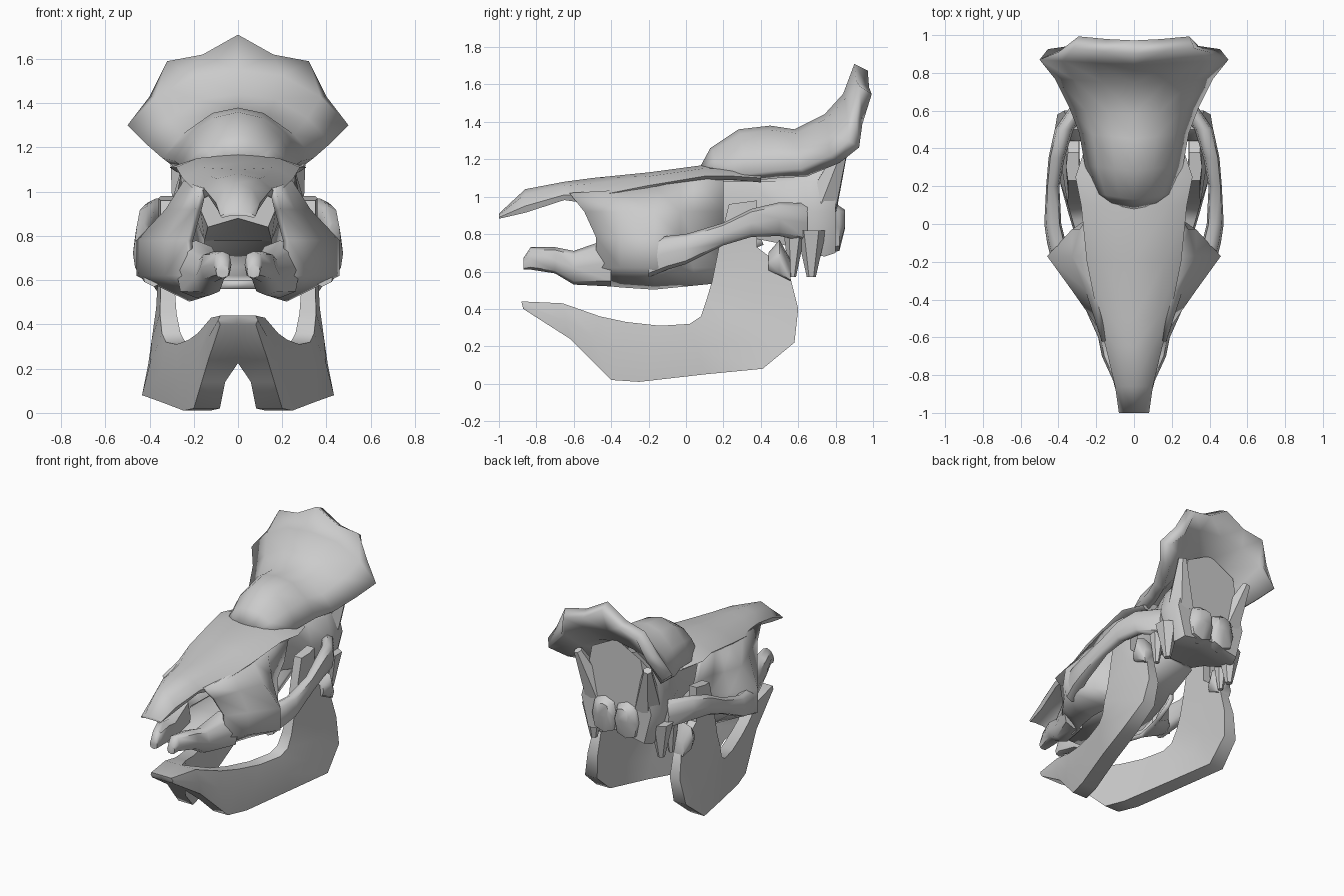
import bpy, bmesh, math
from mathutils import Vector

default_cube = bpy.data.objects.get("Cube")
if default_cube:
    bpy.data.objects.remove(default_cube, do_unlink=True)

# One bone colour for everything
bone = bpy.data.materials.new("bone_grey")
bone.use_nodes = True
colour = (0.6, 0.6, 0.6, 1)
bone.diffuse_color = colour
bone.node_tree.nodes["Principled BSDF"].inputs["Base Color"].default_value = colour


def finish(name, bm, thickness=0, closed=False, angle=55):
    """Turn a half mesh into a mirrored, smooth shaded object."""
    if closed:
        bmesh.ops.recalc_face_normals(bm, faces=bm.faces[:])
    mesh = bpy.data.meshes.new(name)
    bm.to_mesh(mesh)
    bm.free()
    mesh.materials.append(bone)
    obj = bpy.data.objects.new(name, mesh)
    bpy.context.collection.objects.link(obj)
    obj.modifiers.new("mirror", 'MIRROR')
    if thickness:
        shell = obj.modifiers.new("shell", 'SOLIDIFY')
        shell.thickness = thickness
        shell.offset = -1
    bpy.ops.object.select_all(action='DESELECT')
    obj.select_set(True)
    bpy.context.view_layer.objects.active = obj
    bpy.ops.object.shade_smooth_by_angle(angle=math.radians(angle))


def loft(name, rings, closed=False, caps=False, thickness=0, angle=55):
    """Skin a row of cross-sections that share a point count."""
    bm = bmesh.new()
    rows = [[bm.verts.new(point) for point in ring] for ring in rings]
    count = len(rows[0])
    for front, back in zip(rows, rows[1:]):
        for j in range(count if closed else count - 1):
            k = (j + 1) % count
            bm.faces.new((front[j], front[k], back[k], back[j]))
    if caps:
        bm.faces.new(rows[0][::-1])
        bm.faces.new(rows[-1])
    finish(name, bm, thickness, closed, angle)


def rounded(y, centre_x, centre_z, half_width, half_height):
    """Eight sided, slightly boxy section standing across y."""
    def boxy(value):
        return math.copysign(abs(value) ** 0.7, value)

    turns = [math.tau * step / 8 for step in range(8)]
    return [(centre_x + half_width * boxy(math.sin(turn)), y,
             centre_z + half_height * boxy(math.cos(turn))) for turn in turns]


def bar(name, sections):
    """Closed bone bar running along y on each side."""
    loft(name, [rounded(*section) for section in sections], closed=True, caps=True)


def spike(name, base, tip, radius):
    """Tapering bone process on each side."""
    base, tip = Vector(base), Vector(tip)
    axis = tip - base
    bm = bmesh.new()
    bmesh.ops.create_cone(bm, cap_ends=True, segments=6, radius1=radius,
                          radius2=radius * 0.3, depth=axis.length)
    turn = axis.to_track_quat('Z', 'Y').to_matrix()
    bmesh.ops.rotate(bm, verts=bm.verts, matrix=turn)
    bmesh.ops.translate(bm, verts=bm.verts, vec=(base + tip) / 2)
    finish(name, bm)


# Nasal bone and forehead: position, crest height, half width, rim depth
roof = [(-1, 0.91, 0.08, 0.02), (-0.86, 1.04, 0.1, 0.09), (-0.65, 1.08, 0.15, 0.07),
        (-0.5, 1.1, 0.19, 0.1), (-0.2, 1.13, 0.25, 0.07), (0.1, 1.17, 0.28, 0.06),
        (0.25, 1.16, 0.31, 0.05), (0.4, 1.16, 0.26, 0.06)]
loft("nasal_roof", [[(0, y, crest), (width * 0.65, y, crest - depth * 0.3),
                     (width, y, crest - depth), (width * 0.9, y, crest - depth * 1.4),
                     (width * 0.5, y, crest - depth), (0, y, crest - depth)]
                    for y, crest, width, depth in roof], caps=True)


# Cheek wall from roof edge to tooth row, its front edge curved around the nose
def cheek_section(y, top, side, low):
    profile = [(top, 1.08 + y / 8), (top * 0.6 + side * 0.4, 0.92), (side, 0.78),
               (side, 0.62), (low, 0.5 + abs(y + 0.2) / 10)]
    lean = 0.8 if y < -0.4 else 0
    return [(x, y - lean * max(0, z - 0.84), z) for x, z in profile]


cheek = [(-0.48, 0.17, 0.23, 0.14), (-0.35, 0.21, 0.33, 0.18), (-0.17, 0.24, 0.46, 0.22),
         (-0.03, 0.26, 0.33, 0.2), (0.04, 0.26, 0.23, 0.19), (0.2, 0.27, 0.18, 0.14)]
loft("cheek_wall", [cheek_section(*station) for station in cheek],
     thickness=0.03, angle=60)

# Paired front prongs of the upper jaw
bar("upper_jaw_prong", [(-0.87, 0.07, 0.64, 0.03, 0.03), (-0.83, 0.07, 0.67, 0.04, 0.06),
                        (-0.7, 0.11, 0.66, 0.06, 0.07), (-0.6, 0.13, 0.62, 0.06, 0.09),
                        (-0.4, 0.19, 0.65, 0.09, 0.13)])

# Palate between the tooth rows: position, half width, height
palate = [(-0.6, 0.08, 0.6), (-0.2, 0.24, 0.62), (0.1, 0.18, 0.66), (0.4, 0.16, 0.78)]
loft("palate", [[(0, y, z), (width, y, z)] for y, width, z in palate], thickness=0.04)

# Braincase and the broad back wall: position, top, bottom, half width
case = [(0.1, 1.13, 0.84, 0.17), (0.35, 1.18, 0.78, 0.19), (0.5, 1.2, 0.75, 0.24),
        (0.64, 1.24, 0.7, 0.31), (0.74, 1.32, 0.68, 0.31), (0.8, 1.4, 0.7, 0.28)]
loft("braincase", [[(0, y, top), (width * 0.7, y, top - 0.1),
                    (width * 0.85, y, 1.08), (width, y, 0.92),
                    (width * 0.8, y, bottom), (0, y, bottom + 0.04)]
                   for y, top, bottom, width in case], caps=True)
spike("neck_strut", (0.2, 0.72, 0.95), (0.28, 0.84, 1.26), 0.1)
spike("ear_process", (0.27, 0.67, 0.82), (0.27, 0.67, 0.57), 0.08)
spike("hinge_process", (0.28, 0.58, 0.82), (0.28, 0.57, 0.57), 0.06)
bar("neck_condyle", [(0.76, 0.09, 0.85, 0.1, 0.15), (0.82, 0.09, 0.83, 0.09, 0.12),
                     (0.85, 0.08, 0.88, 0.05, 0.05)])

# Cheek arch sweeping back to the skull: position, sideways, height
arch = [(-0.2, 0.38, 0.67), (-0.1, 0.41, 0.7), (0, 0.43, 0.72), (0.2, 0.43, 0.8),
        (0.35, 0.41, 0.86), (0.5, 0.37, 0.88), (0.65, 0.26, 0.86)]
bar("cheek_arch", [(y, x, z, 0.035 + abs(y - 0.2) / 20, 0.06 + abs(y - 0.2) / 10)
                   for y, x, z in arch])

# Domed horn base flaring into the upright frill: position, crest, half width, side drop
frill = [(0.07, 1.15, 0.14, 0.02), (0.13, 1.26, 0.2, 0.13), (0.28, 1.36, 0.26, 0.24),
         (0.45, 1.38, 0.29, 0.24), (0.58, 1.36, 0.34, 0.21), (0.74, 1.44, 0.42, 0.22),
         (0.84, 1.55, 0.5, 0.25)]
spread = (0, 0.4, 0.75, 1)
frill_rows = [[(width * t, y + 0.03 * t, crest - drop * t ** 2.5) for t in spread]
              for y, crest, width, drop in frill]
scalloped_rim = [(0, 0.9, 1.71), (0.16, 0.91, 1.62), (0.32, 0.93, 1.59), (0.4, 0.91, 1.43)]
loft("horn_frill", frill_rows + [scalloped_rim], thickness=0.08, angle=65)


# Lower jaw splays outward toward the back and narrows upward
def jaw_sides(y, z):
    outer = max(0.08, min(0.32 + y * 0.3, max(0.45 - z / 5, 0.35)))
    inner = outer - max(0.06, 0.12 - z / 10)
    return (-0.01 if y < -0.6 else inner), outer


jaw = [((-0.88, 0.44), (-0.87, 0.4)), ((-0.66, 0.43), (-0.62, 0.24)),
       ((-0.46, 0.36), (-0.52, 0.14)), ((-0.32, 0.33), (-0.4, 0.02)),
       ((-0.14, 0.31), (-0.25, 0.01)), ((0.02, 0.32), (0.1, 0.05)),
       ((0.08, 0.36), (0.41, 0.08)), ((0.11, 0.45), (0.58, 0.22)),
       ((0.14, 0.55), (0.6, 0.4)), ((0.17, 0.7), (0.55, 0.6)),
       ((0.19, 0.8), (0.38, 0.73)), ((0.23, 0.96), (0.38, 0.98))]
jaw_rings = []
for upper, lower in jaw:
    middle = [(a + b) / 2 for a, b in zip(upper, lower)]
    (upper_in, upper_out), (lower_in, lower_out) = jaw_sides(*upper), jaw_sides(*lower)
    jaw_rings.append([(upper_in, *upper), (upper_out, *upper),
                      ((upper_out + lower_out) / 2 + 0.01, *middle),
                      (lower_out, *lower), (lower_in, *lower),
                      ((upper_in + lower_in) / 2, *middle)])
loft("lower_jaw", jaw_rings, closed=True, caps=True, angle=45)
bar("jaw_hinge", [(0.44, 0.33, 0.65, 0.05, 0.05), (0.5, 0.33, 0.67, 0.08, 0.1),
                  (0.56, 0.33, 0.6, 0.05, 0.06)])
